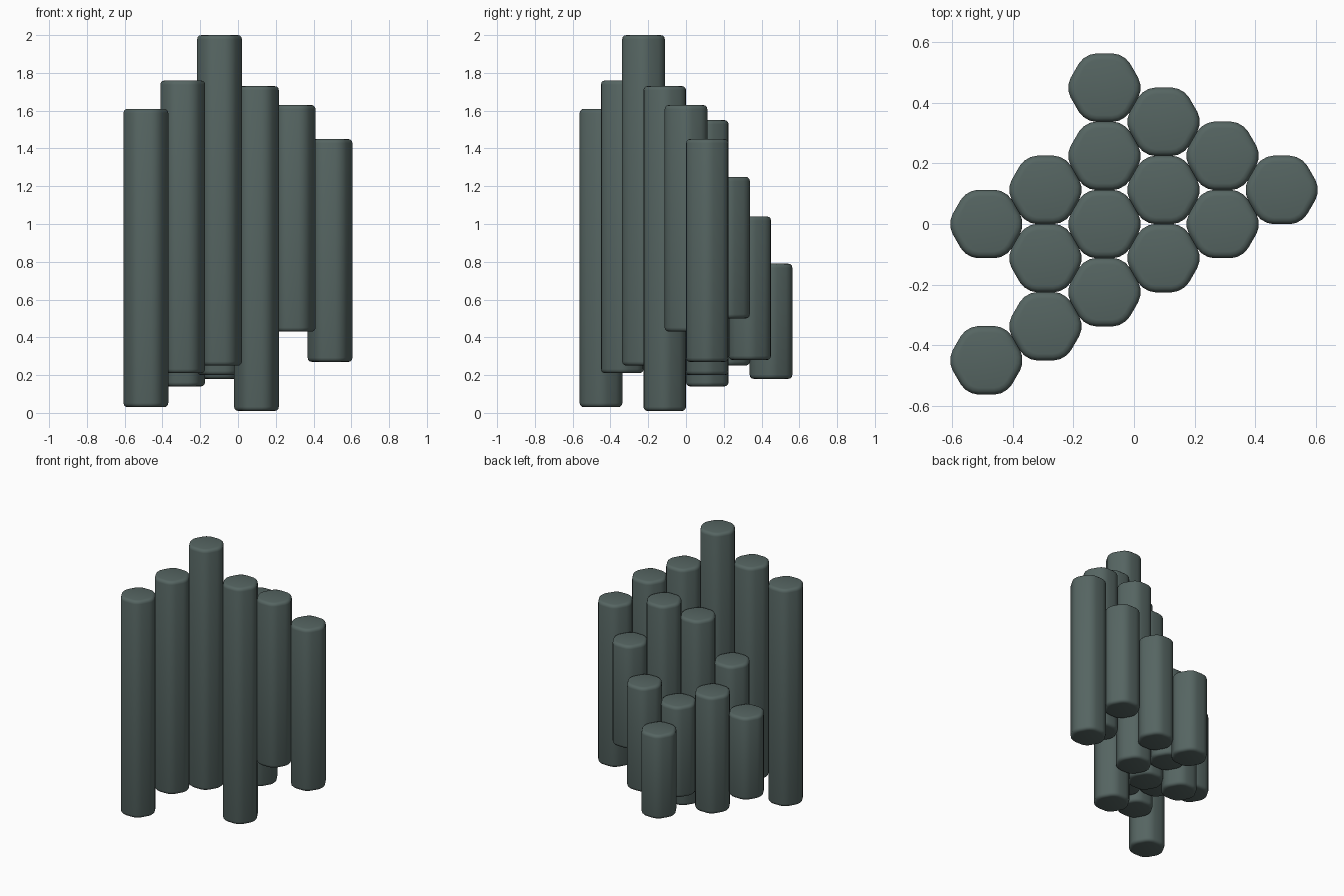
import bpy, bmesh, math

if "Cube" in bpy.data.objects:
    bpy.data.objects.remove(bpy.data.objects["Cube"])

STEP_X, STEP_Y = 0.195, 0.1125   # hexagonal grid spacing
RADIUS = 0.1305                  # corner radius of each column before rounding

stone = bpy.data.materials.new("dark grey green stone")
stone.diffuse_color = (0.092, 0.130, 0.122, 1)
stone.use_nodes = True
stone.node_tree.nodes["Principled BSDF"].inputs["Base Color"].default_value = stone.diffuse_color

# grid column, grid row, bottom, top
COLUMNS = [
    (-2.5, -4, 0.03, 1.61), (-1.5, -3, 0.21, 1.76), (-0.5, -2, 0.25, 2.00),
    (0.5, -1, 0.01, 1.73), (1.5, 0, 0.43, 1.63), (2.5, 1, 0.27, 1.45),
    (-1.5, -1, 0.27, 1.13), (-0.5, 0, 0.20, 1.45), (0.5, 1, 0.20, 1.55),
    (1.5, 2, 0.50, 1.25), (-2.5, 0, 0.25, 0.85), (-1.5, 1, 0.14, 0.99),
    (-0.5, 2, 0.25, 0.91), (0.5, 3, 0.28, 1.04), (-0.5, 4, 0.18, 0.79),
]


def stone_column(name, x, y, bottom, top):
    bm = bmesh.new()
    ring = [bm.verts.new((RADIUS * math.cos(i * math.pi / 3),
                          RADIUS * math.sin(i * math.pi / 3), bottom)) for i in range(6)]
    base = bm.faces.new(ring)
    up = bmesh.ops.extrude_face_region(bm, geom=[base], use_keep_orig=True)
    for v in up["geom"]:
        if isinstance(v, bmesh.types.BMVert):
            v.co.z = top
    bmesh.ops.recalc_face_normals(bm, faces=bm.faces[:])
    # round the upright corners, then the rims
    upright = [e for e in bm.edges if abs(e.verts[0].co.z - e.verts[1].co.z) > 0.1]
    bmesh.ops.bevel(bm, geom=upright, offset=0.038, offset_type='OFFSET',
                    segments=3, profile=0.5, affect='EDGES')
    rims = [e for e in bm.edges if abs(e.verts[0].co.z - e.verts[1].co.z) < 0.001]
    bmesh.ops.bevel(bm, geom=rims, offset=0.022, offset_type='OFFSET',
                    segments=3, profile=0.5, affect='EDGES')
    bmesh.ops.recalc_face_normals(bm, faces=bm.faces[:])
    for f in bm.faces:
        f.smooth = True
    mesh = bpy.data.meshes.new(name)
    bm.to_mesh(mesh)
    bm.free()
    mesh.materials.append(stone)
    obj = bpy.data.objects.new(name, mesh)
    obj.location = (x, y, 0)
    bpy.context.collection.objects.link(obj)


for i, (cx, cy, bottom, top) in enumerate(COLUMNS, 1):
    stone_column(f"stone_column_{i}", cx * STEP_X, cy * STEP_Y, bottom, top)
